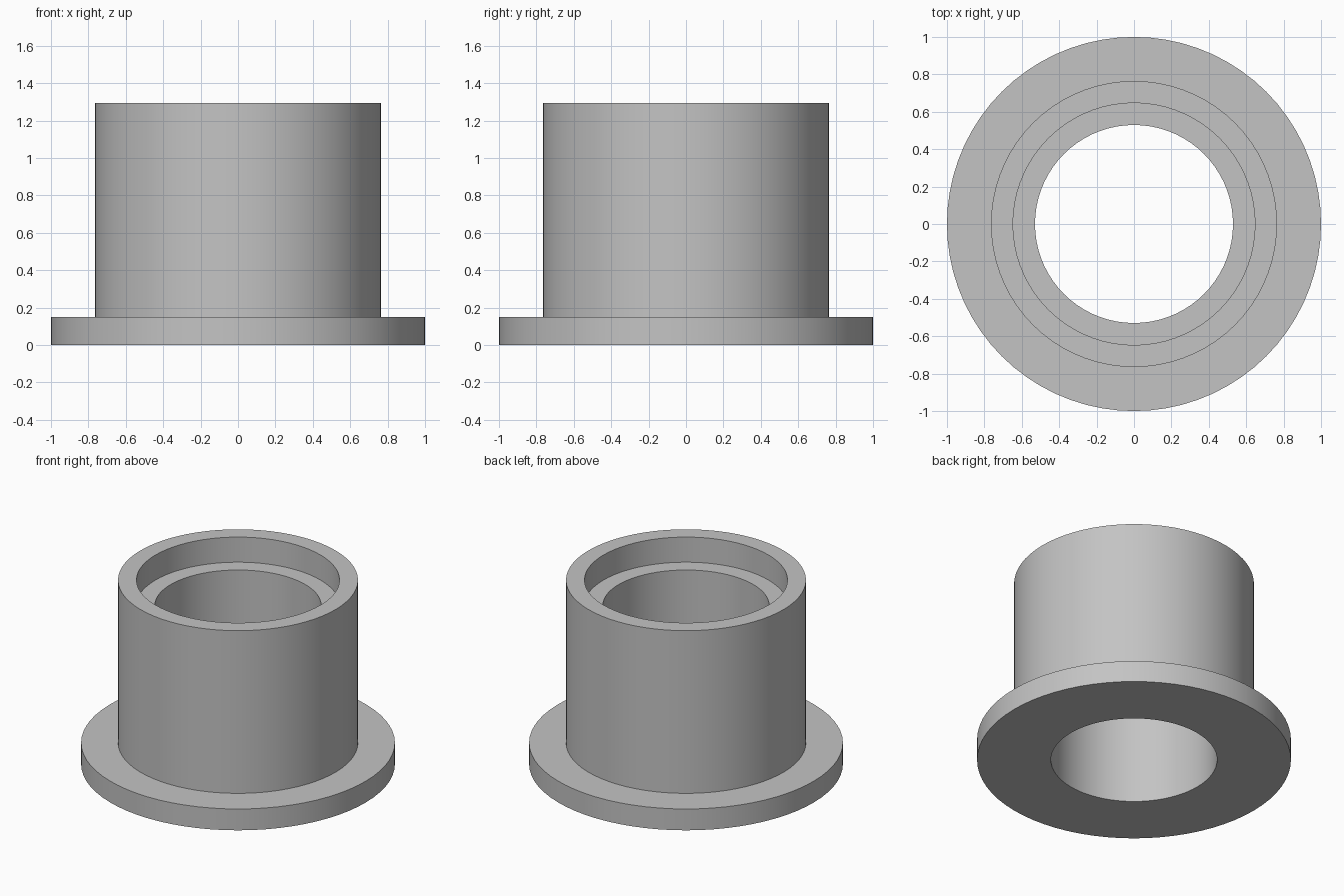
import bpy
import bmesh
import math

# Remove the default cube
cube = bpy.data.objects.get("Cube")
if cube:
    bpy.data.objects.remove(cube, do_unlink=True)

SEGMENTS = 72
UNIT = 2 / 17  # the flange is 17 units across

# Plain grey material
grey = bpy.data.materials.new("light grey")
grey.use_nodes = True
colour = (0.55, 0.55, 0.55, 1)
grey.diffuse_color = colour
grey.node_tree.nodes["Principled BSDF"].inputs["Base Color"].default_value = colour

# Radii and heights of the bushing
flange_r, sleeve_r, recess_r, bore_r = (d * UNIT / 2 for d in (17, 13, 11, 9))
top, flange_top = 11 * UNIT, 0.15
ledge = top - 1.5 * UNIT

# Closed cross-section, from the bore outwards and back
profile = [
    (bore_r, 0), (flange_r, 0), (flange_r, flange_top), (sleeve_r, flange_top),
    (sleeve_r, top), (recess_r, top), (recess_r, ledge), (bore_r, ledge),
]

# Revolve the section into rings joined by quads
bm = bmesh.new()
rings = []
for i in range(SEGMENTS):
    a = math.tau * i / SEGMENTS
    rings.append([bm.verts.new((r * math.cos(a), r * math.sin(a), z)) for r, z in profile])
for i, ring in enumerate(rings):
    following = rings[(i + 1) % SEGMENTS]
    for j in range(len(profile)):
        k = (j + 1) % len(profile)
        bm.faces.new((ring[j], following[j], following[k], ring[k]))
bmesh.ops.recalc_face_normals(bm, faces=bm.faces)

mesh = bpy.data.meshes.new("flanged_bushing")
bm.to_mesh(mesh)
bm.free()
mesh.materials.append(grey)
bushing = bpy.data.objects.new("flanged_bushing", mesh)
bpy.context.collection.objects.link(bushing)

# Smooth round walls with crisp rims
bpy.ops.object.select_all(action="DESELECT")
bushing.select_set(True)
bpy.context.view_layer.objects.active = bushing
bpy.ops.object.shade_smooth_by_angle(angle=math.radians(30))
